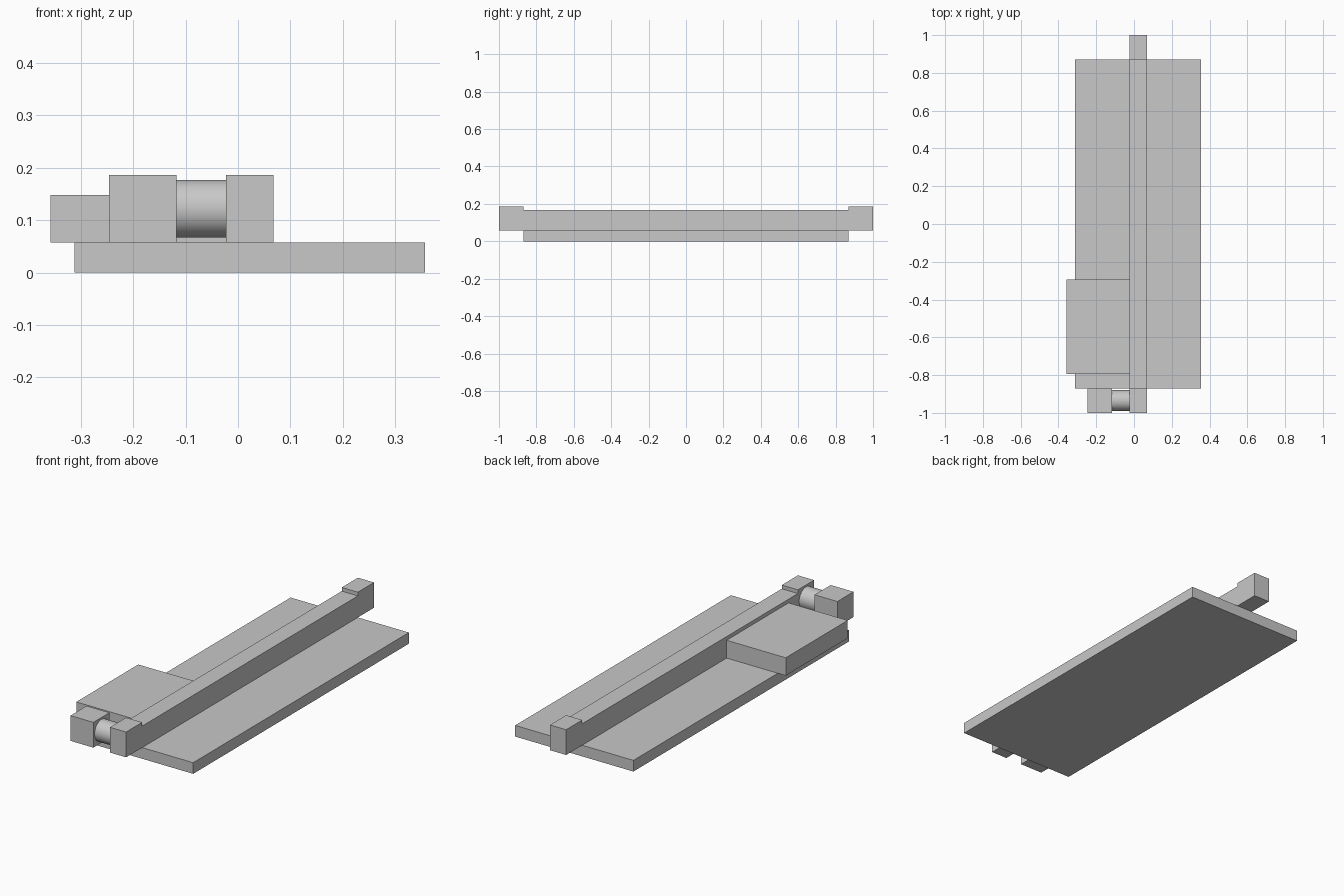
import bpy
from math import pi

cube = bpy.data.objects.get("Cube")
if cube:
    bpy.data.objects.remove(cube, do_unlink=True)

# Single light grey material
grey = bpy.data.materials.new("light_grey")
grey.use_nodes = True
colour = (0.58, 0.58, 0.58, 1)
grey.diffuse_color = colour
grey.node_tree.nodes["Principled BSDF"].inputs["Base Color"].default_value = colour


def finish(name):
    obj = bpy.context.object
    obj.name = name
    obj.data.materials.append(grey)
    return obj


def box(name, x, y, z):
    """Box spanning the given (min, max) ranges."""
    spans = (x, y, z)
    bpy.ops.mesh.primitive_cube_add(size=1, location=[(a + b) / 2 for a, b in spans])
    obj = finish(name)
    obj.scale = [b - a for a, b in spans]
    bpy.ops.object.transform_apply(location=False, rotation=False, scale=True)
    return obj


deck = 0.057          # top of the base plate
block_top = 0.186
rail_x = (-0.023, 0.068)
base_end = 0.87

# Base plate and long rail
box("base_plate", (-0.312, 0.356), (-base_end, base_end), (0, deck))
box("rail", rail_x, (-base_end, base_end), (deck, 0.167))

# Raised blocks overhanging both ends of the rail
box("front_end_block", rail_x, (-1, -base_end), (deck, block_top))
box("back_end_block", rail_x, (base_end, 1), (deck, block_top))

# Side platform and motor block
box("side_platform", (-0.357, rail_x[0]), (-0.795, -0.295), (deck, 0.148))
motor_x = (-0.246, -0.117)
box("motor_block", motor_x, (-1, -base_end), (deck, block_top))

# Round coupling between motor block and front end block
bpy.ops.mesh.primitive_cylinder_add(
    vertices=64, radius=0.055, depth=rail_x[0] - motor_x[1],
    location=((rail_x[0] + motor_x[1]) / 2, -0.935, 0.1215), rotation=(0, pi / 2, 0))
finish("coupling")
bpy.ops.object.shade_smooth_by_angle()
